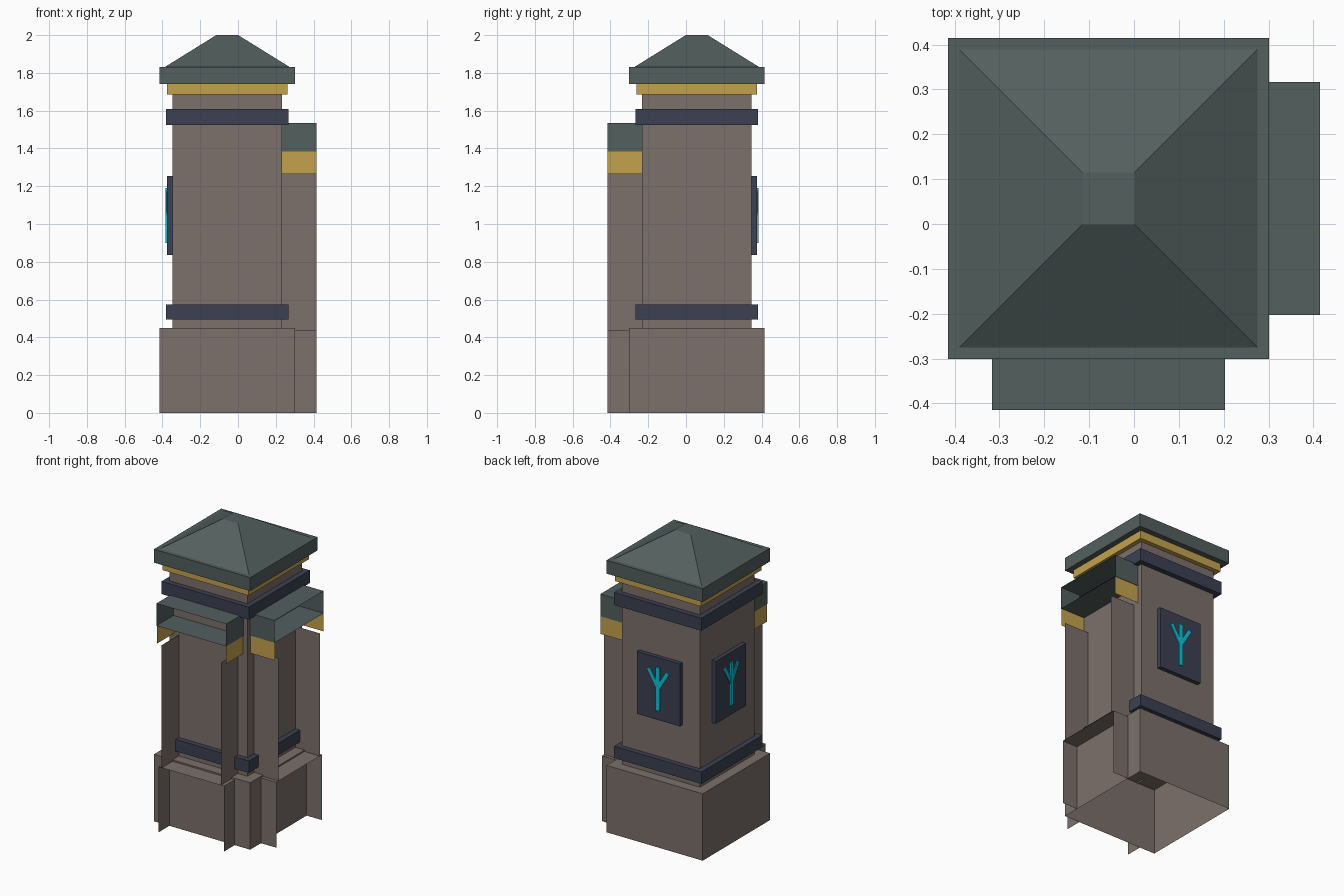
import bpy, bmesh
from math import pi, atan2, hypot
from mathutils import Matrix, Vector

cube = bpy.data.objects.get("Cube")
if cube:
    bpy.data.objects.remove(cube, do_unlink=True)

CENTRE = Vector((-0.057, 0.057, 0))


def material(name, rgb):
    m = bpy.data.materials.new(name)
    m.use_nodes = True
    color = (*rgb, 1)
    m.diffuse_color = color
    m.node_tree.nodes["Principled BSDF"].inputs["Base Color"].default_value = color
    return m


STONE = material("brown_stone", (0.2, 0.16, 0.145))
SLATE = material("green_slate", (0.086, 0.115, 0.113))
GOLD = material("gold_trim", (0.55, 0.365, 0.078))
NAVY = material("navy_metal", (0.045, 0.053, 0.085))
GLOW = material("cyan_glow", (0.004, 0.55, 0.7))


def finish(bm, name, mat, turn=0):
    mesh = bpy.data.meshes.new(name)
    bm.to_mesh(mesh)
    bm.free()
    mesh.materials.append(mat)
    ob = bpy.data.objects.new(name, mesh)
    ob.location = CENTRE
    ob.rotation_euler.z = turn
    bpy.context.collection.objects.link(ob)
    return ob


def add_box(bm, lo, hi, open_sides=(), tilt=None):
    """Box between two corners; open_sides lists the directions left without a face."""
    lo, hi = Vector(lo), Vector(hi)
    verts = bmesh.ops.create_cube(bm, size=1)["verts"]
    for v in verts:
        v.co = Vector([(a + b) / 2 + c * (b - a) for a, b, c in zip(lo, hi, v.co)])
    faces = {f for v in verts for f in v.link_faces}
    bm.normal_update()
    gone = [f for f in faces if any(f.normal.dot(Vector(d)) > 0.9 for d in open_sides)]
    bmesh.ops.delete(bm, geom=gone, context="FACES")
    if tilt:
        bmesh.ops.transform(bm, matrix=tilt, verts=verts)


def box(name, mat, lo, hi, open_sides=(), turn=0):
    bm = bmesh.new()
    add_box(bm, lo, hi, open_sides)
    return finish(bm, name, mat, turn)


def block(name, mat, half, z0, z1, open_sides=()):
    return box(name, mat, (-half, -half, z0), (half, half, z1), open_sides)


UP, DOWN, OUT, IN = (0, 0, 1), (0, 0, -1), (1, 0, 0), (-1, 0, 0)

# Square pillar, hollow underneath
block("pillar_base", STONE, 0.358, 0, 0.45, [DOWN])
block("pillar_shaft", STONE, 0.29, 0.45, 1.74, [DOWN])
block("lower_band", NAVY, 0.325, 0.495, 0.575)
block("upper_band", NAVY, 0.325, 1.525, 1.61)
block("gold_collar", GOLD, 0.32, 1.685, 1.74)
block("roof_slab", SLATE, 0.358, 1.74, 1.83)

# Hipped roof with a small flat top
bm = bmesh.new()
bmesh.ops.create_cone(bm, cap_ends=True, segments=4, radius1=0.332 * 2 ** 0.5,
                      radius2=0.058 * 2 ** 0.5, depth=0.17,
                      matrix=Matrix.Translation((0, 0, 1.915)) @ Matrix.Rotation(pi / 4, 4, "Z"))
finish(bm, "roof", SLATE)

# Open-ended wall stubs on the left and front faces
END = 0.472
for side, turn in (("left", 0), ("front", -pi / 2)):
    box(side + "_stub_base", STONE, (0.358, -0.243, 0), (END, 0.243, 0.44),
        [OUT, IN, DOWN], turn)
    box(side + "_stub_wall", STONE, (0.29, -0.22, 0.44), (END, 0.22, 1.265),
        [OUT, IN, UP, DOWN], turn)
    box(side + "_stub_trim", GOLD, (0.29, -0.257, 1.265), (END, 0.257, 1.385),
        [OUT, IN, UP, DOWN], turn)
    box(side + "_stub_coping", SLATE, (0.29, -0.26, 1.385), (END, 0.26, 1.535),
        [OUT, IN], turn)

# Plaques with a three-pronged glowing mark on the back and right faces
for side, turn in (("back", 0), ("right", pi / 2)):
    box(side + "_plaque", NAVY, (-0.16, 0.29, 0.835), (0.16, 0.318, 1.255), (), turn)
    bm = bmesh.new()
    add_box(bm, (-0.014, 0.318, 0.9), (0.014, 0.326, 1.19))
    for s in (-1, 1):
        dx, dz = 0.072 * s, 0.12
        tilt = Matrix.Translation((0, 0, 1.05)) @ Matrix.Rotation(atan2(dx, dz), 4, "Y")
        add_box(bm, (-0.013, 0.318, 0), (0.013, 0.325, hypot(dx, dz)), (), tilt)
    finish(bm, side + "_mark", GLOW, turn)
